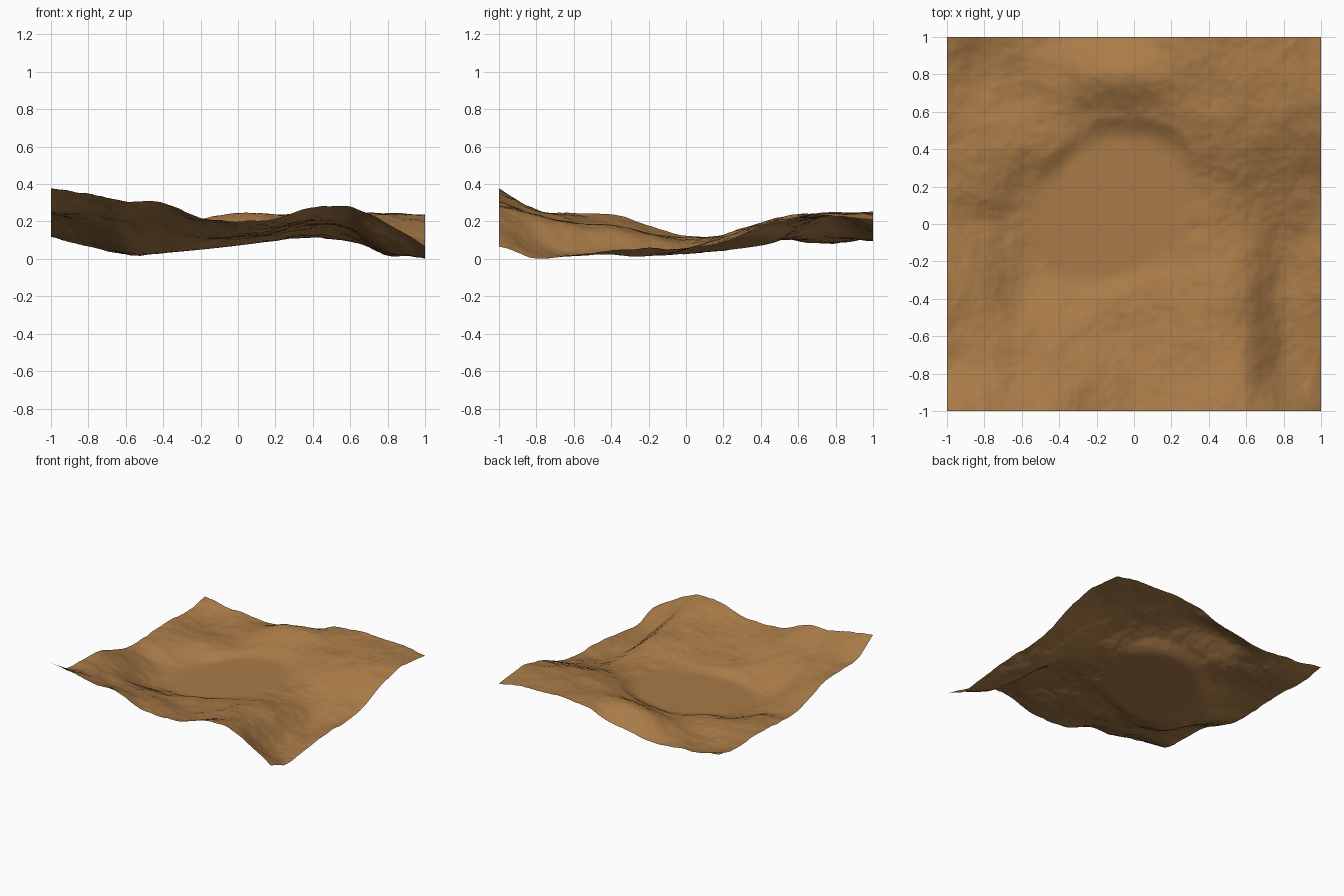
import bpy, bmesh, math
from mathutils import Vector, noise

# Coarse relief: rows run front (y=-1) to back (y=1), columns left to right, 0.2 apart
RELIEF = [
    [.37, .35, .305, .295, .215, .20, .215, .275, .275, .19, .065],
    [.26, .265, .235, .215, .195, .165, .175, .225, .225, .07, .005],
    [.245, .22, .175, .155, .13, .125, .15, .195, .18, .03, .02],
    [.235, .17, .08, .07, .09, .11, .14, .18, .155, .025, .04],
    [.18, .11, .025, .035, .06, .085, .11, .14, .115, .02, .06],
    [.125, .065, .025, .045, .065, .08, .105, .11, .095, .055, .06],
    [.125, .11, .06, .055, .07, .09, .11, .125, .125, .11, .09],
    [.135, .12, .115, .10, .08, .105, .145, .175, .19, .185, .165],
    [.14, .10, .095, .11, .14, .165, .20, .22, .235, .235, .22],
    [.125, .085, .10, .13, .21, .24, .235, .235, .25, .245, .23],
    [.155, .125, .11, .10, .13, .167, .225, .245, .245, .235, .21],
]
N = 200


def spline(vals, t):
    # Catmull-Rom through evenly spaced values, t in 0..1
    n = len(vals) - 1
    i = min(int(t * n), n - 1)
    f = t * n - i
    b, c = vals[i], vals[i + 1]
    a = vals[i - 1] if i > 0 else 2 * b - c
    d = vals[i + 2] if i + 2 <= n else 2 * c - b
    return b + .5 * f * (c - a + f * (2*a - 5*b + 4*c - d + f * (3*(b - c) + d - a)))


def smoothstep(a, b, v):
    t = max(0, min(1, (v - a) / (b - a)))
    return t * t * (3 - 2 * t)


def height(x, y):
    z = spline([spline(row, (x + 1) / 2) for row in RELIEF], (y + 1) / 2)
    # fractal roughness on the hills
    p = Vector((x * 4.5 + 3.1, y * 4.5 + 7.7, 0.4))
    rough = .012 * noise.fractal(p, 0.9, 2.1, 5)
    # smooth, gently tilted basin floor with a diagonal oval outline
    u, v = (x + y + .03) * .707, (x - y + .27) * .707
    floor = 1 - smoothstep(.75, 1.1, math.hypot(u / .5, (v - .05) / .41))
    plane = .08 + .10 * x + .04 * y
    return max(0, (z + rough) * (1 - floor) + plane * floor)


# Terrain sheet
bm = bmesh.new()
bmesh.ops.create_grid(bm, x_segments=N, y_segments=N, size=1)
for v in bm.verts:
    v.co.z = height(v.co.x, v.co.y)
for f in bm.faces:
    f.smooth = True
mesh = bpy.data.meshes.new("terrain")
bm.to_mesh(mesh)
bm.free()
terrain = bpy.data.objects.new("terrain", mesh)
bpy.context.collection.objects.link(terrain)

# Sandy earth colour
mat = bpy.data.materials.new("earth")
mat.diffuse_color = (.40, .20, .065, 1)
mesh.materials.append(mat)
